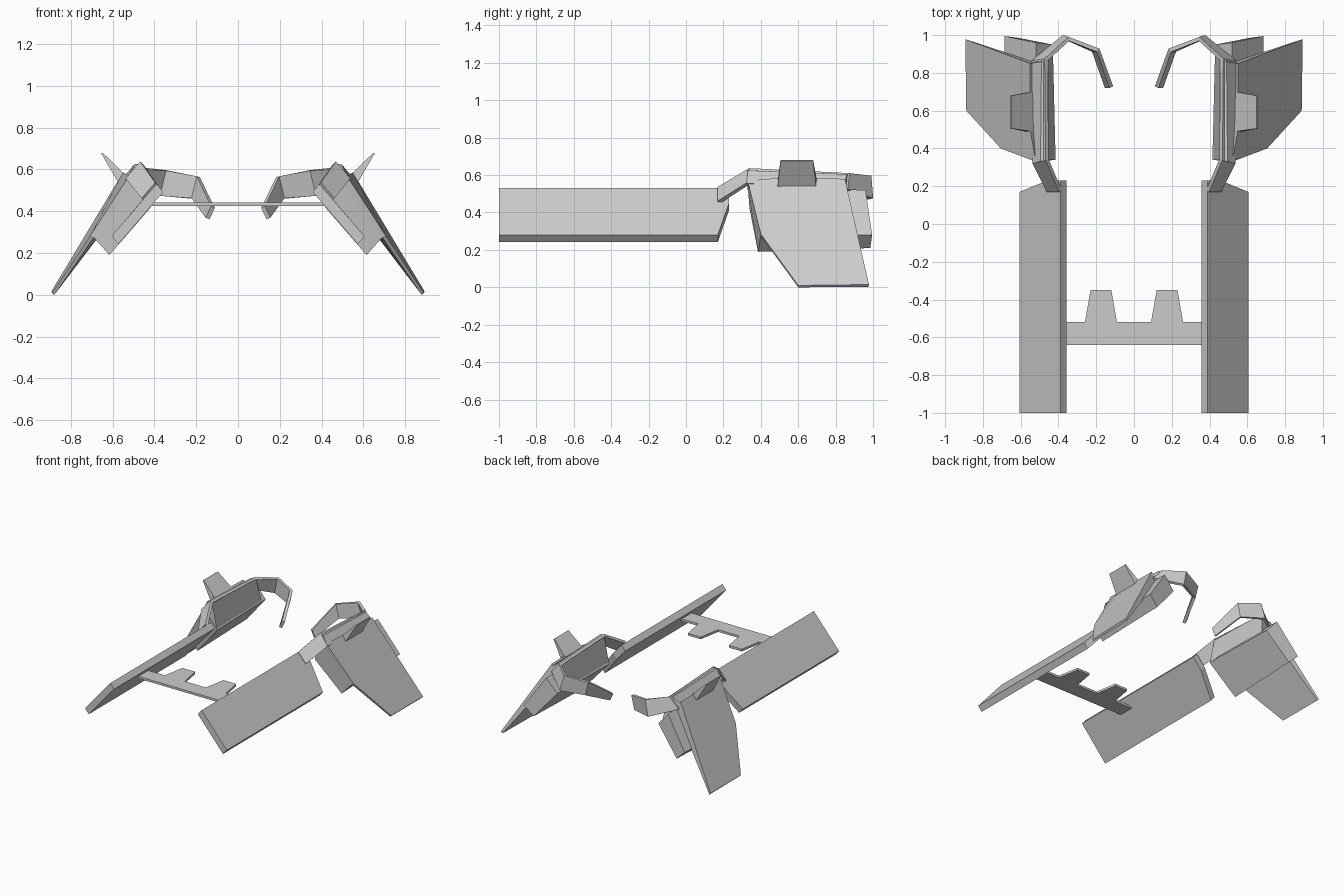
import bpy, bmesh


def finish(name, bm, mirror=True, thick=0):
    bmesh.ops.recalc_face_normals(bm, faces=bm.faces)
    me = bpy.data.meshes.new(name)
    bm.to_mesh(me)
    bm.free()
    ob = bpy.data.objects.new(name, me)
    bpy.context.collection.objects.link(ob)
    if thick:
        s = ob.modifiers.new("thickness", 'SOLIDIFY')
        s.thickness = thick
        s.offset = 0
    if mirror:
        m = ob.modifiers.new("mirror", 'MIRROR')
        m.use_axis[0] = True
        m.use_mirror_merge = False
    return ob


def loft(name, a, b, mirror=True):
    """Solid between two matching outlines."""
    bm = bmesh.new()
    va = [bm.verts.new(p) for p in a]
    vb = [bm.verts.new(p) for p in b]
    n = len(a)
    bm.faces.new(va)
    bm.faces.new(vb[::-1])
    for i in range(n):
        j = (i + 1) % n
        bm.faces.new((va[i], vb[i], vb[j], va[j]))
    return finish(name, bm, mirror)


def shift(pts, d):
    return [tuple(c + e for c, e in zip(p, d)) for p in pts]


# long tilted front panels
panel = [(0.39, -1, 0.53), (0.605, -1, 0.28), (0.605, 0.17, 0.28),
         (0.46, 0.23, 0.45), (0.39, 0.23, 0.53)]
loft("front_panel", panel, shift(panel, (-0.033, 0, -0.038)))

# flat crossbar with two prongs
half = [(0.42, -0.64), (0.42, -0.52), (0.26, -0.52), (0.23, -0.35),
        (0.12, -0.35), (0.09, -0.52)]
outline = half + [(-x, y) for x, y in half[::-1]]
loft("crossbar", [(x, y, 0.425) for x, y in outline],
     [(x, y, 0.442) for x, y in outline], mirror=False)

# ribbon arm running over the body and hooking inwards at the back
inner = [(0.39, 0.175, 0.53), (0.46, 0.34, 0.63), (0.465, 0.87, 0.605),
         (0.345, 0.98, 0.595), (0.19, 0.92, 0.565), (0.12, 0.725, 0.42)]
outer = [(0.455, 0.175, 0.455), (0.53, 0.325, 0.55), (0.535, 0.86, 0.52),
         (0.375, 0.99, 0.475), (0.215, 0.92, 0.46), (0.145, 0.725, 0.365)]
bm = bmesh.new()
vi = [bm.verts.new(p) for p in inner]
vo = [bm.verts.new(p) for p in outer]
for i in range(len(vi) - 1):
    bm.faces.new((vi[i], vo[i], vo[i + 1], vi[i + 1]))
finish("hooked_arm", bm, thick=0.022)

# side pod box under the wing
loft("pod_box",
     [(0.50, 0.33, 0.54), (0.695, 0.40, 0.28), (0.615, 0.385, 0.19), (0.415, 0.34, 0.42)],
     [(0.52, 0.96, 0.52), (0.685, 0.995, 0.28), (0.61, 0.985, 0.21), (0.43, 0.95, 0.42)])

# ridge body joining pod, arm and wing
loft("ridge_body",
     [(0.46, 0.34, 0.625), (0.495, 0.33, 0.625), (0.53, 0.33, 0.55), (0.42, 0.34, 0.43)],
     [(0.455, 0.87, 0.60), (0.49, 0.86, 0.605), (0.55, 0.85, 0.56), (0.43, 0.90, 0.43)])

# drooping wing, thicker at the root
loft("wing",
     [(0.52, 0.33, 0.57), (0.55, 0.50, 0.585), (0.55, 0.85, 0.58), (0.893, 0.978, 0.015),
      (0.888, 0.60, 0.01), (0.705, 0.40, 0.285)],
     [(0.49, 0.33, 0.52), (0.49, 0.50, 0.51), (0.50, 0.85, 0.52), (0.882, 0.975, 0.002),
      (0.878, 0.60, 0.0), (0.69, 0.40, 0.275)])

# small upright fin on the wing root
loft("small_fin",
     [(0.535, 0.49, 0.57), (0.535, 0.70, 0.57), (0.575, 0.695, 0.54), (0.575, 0.49, 0.54)],
     [(0.648, 0.505, 0.68), (0.648, 0.68, 0.68), (0.654, 0.68, 0.676), (0.654, 0.505, 0.676)])
